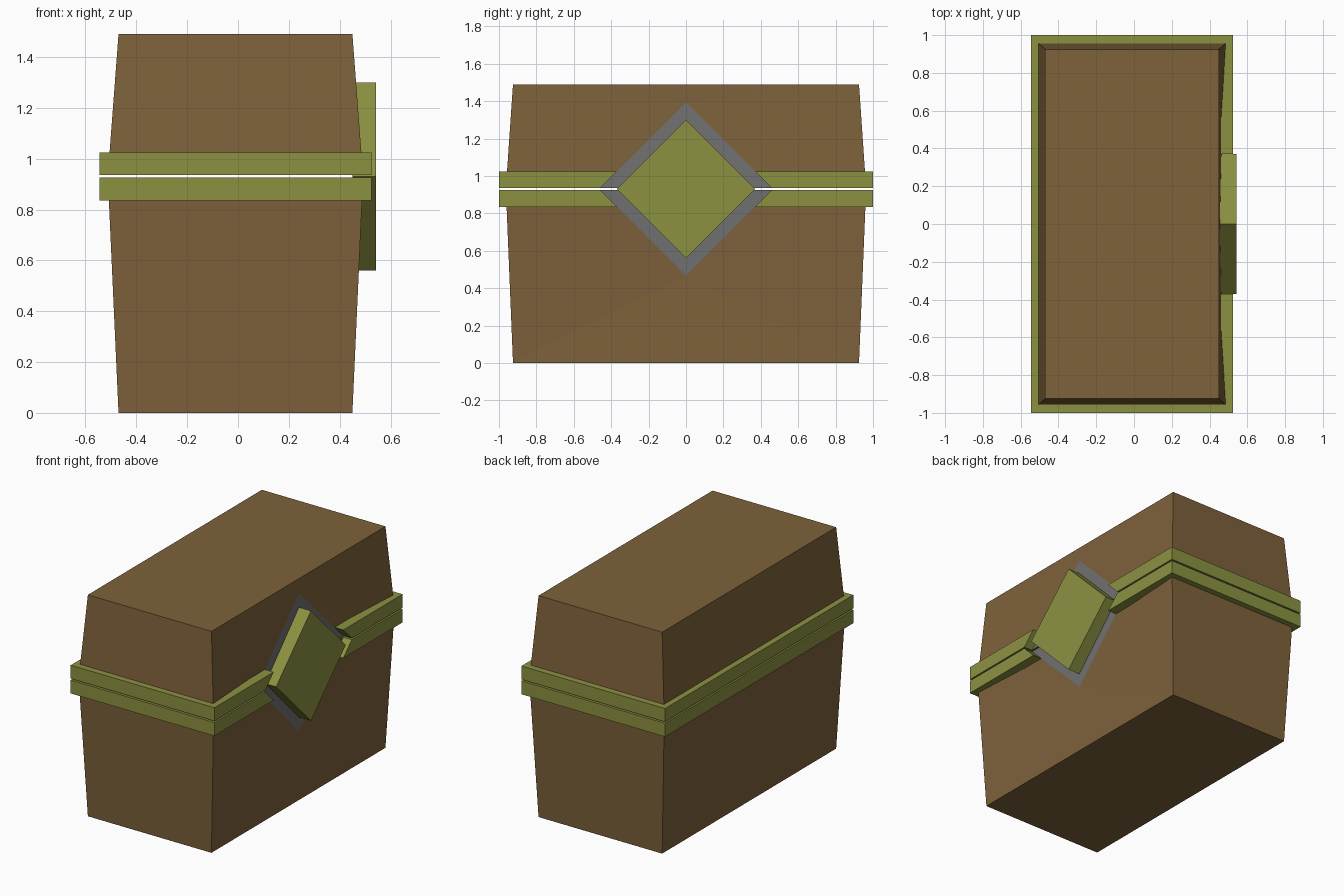
import bpy, bmesh

if "Cube" in bpy.data.objects:
    bpy.data.objects.remove(bpy.data.objects["Cube"])

def mat(name, c):
    m = bpy.data.materials.new(name)
    m.diffuse_color = (*c, 1)
    m.use_nodes = True
    m.node_tree.nodes["Principled BSDF"].inputs["Base Color"].default_value = m.diffuse_color
    return m

BROWN = mat("brown_wood", (0.208, 0.122, 0.044))
GREEN = mat("olive_trim", (0.262, 0.285, 0.053))
GRAY = mat("gray_plate", (0.165, 0.165, 0.168))

MID, GAP = 0.93, 0.005      # seam height and half gap
PLATE, LATCH = 0.465, 0.37  # half diagonals of the diamonds

def build(name, verts, faces, mats, gray_faces=()):
    bm = bmesh.new()
    vs = [bm.verts.new(v) for v in verts]
    for i, f in enumerate(faces):
        bm.faces.new([vs[k] for k in f]).material_index = int(i in gray_faces)
    bmesh.ops.recalc_face_normals(bm, faces=bm.faces)
    me = bpy.data.meshes.new(name)
    bm.to_mesh(me)
    bm.free()
    for m in mats:
        me.materials.append(m)
    ob = bpy.data.objects.new(name, me)
    bpy.context.collection.objects.link(ob)
    return ob

def shell(name, s, z_end):
    """Tapered half of the chest with half of the diamond plate let into its side."""
    z = MID + s * GAP
    n = PLATE - GAP
    verts = [(-.47, -.925, z_end), (.45, -.925, z_end), (.45, .925, z_end), (-.47, .925, z_end),
             (-.512, -.963, z), (.492, -.963, z), (.492, .963, z), (-.512, .963, z),
             (.462, -n, z), (.462, n, z), (.452, 0, MID + s * PLATE)]
    faces = [(0, 1, 2, 3), (0, 1, 5, 4), (2, 3, 7, 6), (3, 0, 4, 7),
             (1, 5, 8, 10), (2, 10, 9, 6), (1, 10, 2),
             (4, 5, 8, 9, 6, 7), (8, 9, 10)]
    build(name, verts, faces, [BROWN, GRAY], {8})

def band(name, s):
    """Trim strip round the chest, its ends cut along the diamond plate."""
    verts = []
    z0, z1 = MID + s * GAP, MID + s * 0.095
    e0, e1 = PLATE - GAP, PLATE - 0.095
    path = [(.525, .45, None, None, 1), (.525, .45, 1, .92, 1), (-.545, -.47, 1, .92, 1),
            (-.545, -.47, 1, .92, -1), (.525, .45, 1, .92, -1), (.525, .45, None, None, -1)]
    for xo, xi, yo, yi, d in path:
        verts += [(xo, d * (yo or e0), z0), (xo, d * (yo or e1), z1),
                  (xi, d * (yi or e1), z1), (xi, d * (yi or e0), z0)]
    faces = [(0, 1, 2, 3), (20, 21, 22, 23)]
    for i in range(5):
        for k in range(4):
            a, b = i * 4 + k, i * 4 + (k + 1) % 4
            faces.append((a, b, b + 4, a + 4))
    build(name, verts, faces, [GREEN])

# Chest halves and trim
shell("chest_base", -1, 0.0)
shell("chest_lid", 1, 1.49)
band("base_trim", -1)
band("lid_trim", 1)

# Diamond latch block
ring = [(LATCH, 0), (0, LATCH), (-LATCH, 0), (0, -LATCH)]
verts = [(x, y, MID + z) for x in (.45, .543) for y, z in ring]
faces = [(0, 1, 2, 3), (4, 5, 6, 7)] + [(i, (i + 1) % 4, (i + 1) % 4 + 4, i + 4) for i in range(4)]
build("latch", verts, faces, [GREEN])
